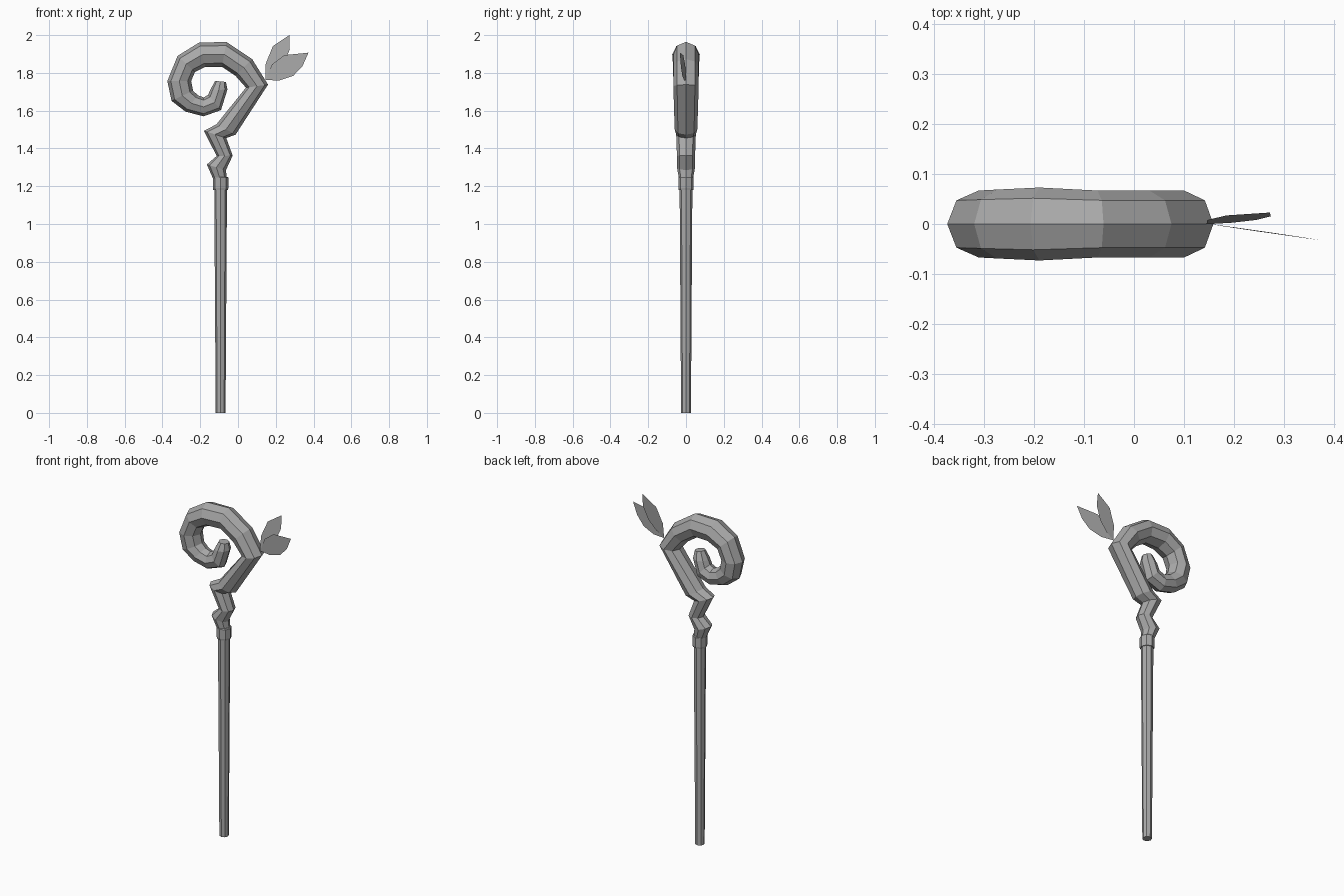
import bpy
import bmesh
import math
from mathutils import Vector

SIDES = 8
AXIS = -0.092

# Dark grey shared by all parts
grey = bpy.data.materials.new("dark_grey")
grey.diffuse_color = (0.4, 0.4, 0.4, 1)


def mesh_object(name, verts, faces, solid=False):
    mesh = bpy.data.meshes.new(name)
    mesh.from_pydata(verts, [], faces)
    if solid:  # consistent outward normals
        bm = bmesh.new()
        bm.from_mesh(mesh)
        bmesh.ops.recalc_face_normals(bm, faces=bm.faces)
        bm.to_mesh(mesh)
        bm.free()
    mesh.materials.append(grey)
    obj = bpy.data.objects.new(name, mesh)
    bpy.context.collection.objects.link(obj)
    return obj


def tube(name, rings):
    """Loft octagons; each ring is (left x, left z, right x, right z, y radius)."""
    verts, faces = [], []
    for ax, az, bx, bz, ry in rings:
        a, b = Vector((ax, 0, az)), Vector((bx, 0, bz))
        for i in range(SIDES):
            t = math.tau * i / SIDES
            verts.append((a + b) / 2 + (b - a) / 2 * math.cos(t)
                         + Vector((0, ry * math.sin(t), 0)))
    for r in range(len(rings) - 1):
        for i in range(SIDES):
            j = (i + 1) % SIDES
            k = r * SIDES
            faces.append((k + i, k + j, k + SIDES + j, k + SIDES + i))
    faces.append(tuple(reversed(range(SIDES))))
    faces.append(tuple(range(len(verts) - SIDES, len(verts))))
    return mesh_object(name, verts, faces, solid=True)


def straight(name, sections):
    return tube(name, [(AXIS - r, z, AXIS + r, z, r) for z, r in sections])


# Tapered shaft and the collar at its top
straight("shaft", [(0, 0.026), (1.22, 0.034)])
straight("collar", [(1.18, 0.039), (1.19, 0.041), (1.245, 0.041), (1.25, 0.037)])

# Crooked neck running into the curled head
tube("crook", [
    (-0.130, 1.235, -0.058, 1.235, 0.036),
    (-0.165, 1.315, -0.064, 1.285, 0.048),
    (-0.113, 1.360, -0.028, 1.362, 0.048),
    (-0.180, 1.493, -0.062, 1.455, 0.052),
    (-0.114, 1.528, -0.013, 1.473, 0.060),
    (0.042, 1.722, 0.159, 1.738, 0.067),
    (-0.013, 1.784, 0.075, 1.873, 0.067),
    (-0.085, 1.832, -0.061, 1.964, 0.067),
    (-0.172, 1.832, -0.207, 1.960, 0.073),
    (-0.228, 1.805, -0.320, 1.890, 0.069),
    (-0.248, 1.757, -0.374, 1.757, 0.067),
    (-0.238, 1.706, -0.352, 1.652, 0.061),
    (-0.213, 1.682, -0.278, 1.595, 0.055),
    (-0.182, 1.670, -0.182, 1.570, 0.051),
    (-0.158, 1.684, -0.090, 1.603, 0.050),
    (-0.148, 1.708, -0.056, 1.712, 0.047),
    (-0.121, 1.758, -0.064, 1.752, 0.030),
])

# Pair of thin leaves sprouting from the bend
upright = [(0.145, 1.765), (0.147, 1.850), (0.185, 1.942), (0.272, 2.0),
           (0.274, 1.925), (0.244, 1.850), (0.195, 1.795)]
leaning = [(0.145, 1.762), (0.180, 1.845), (0.245, 1.894), (0.373, 1.907),
           (0.342, 1.837), (0.293, 1.785), (0.220, 1.760)]
face = [tuple(reversed(range(7)))]
mesh_object("leaf_upright", [(x, 0.1 * (z - 1.77), z) for x, z in upright], face)
mesh_object("leaf_leaning",
            [(x, -0.14 * (x - 0.15) - 0.012 * (z - 1.8), z) for x, z in leaning], face)
